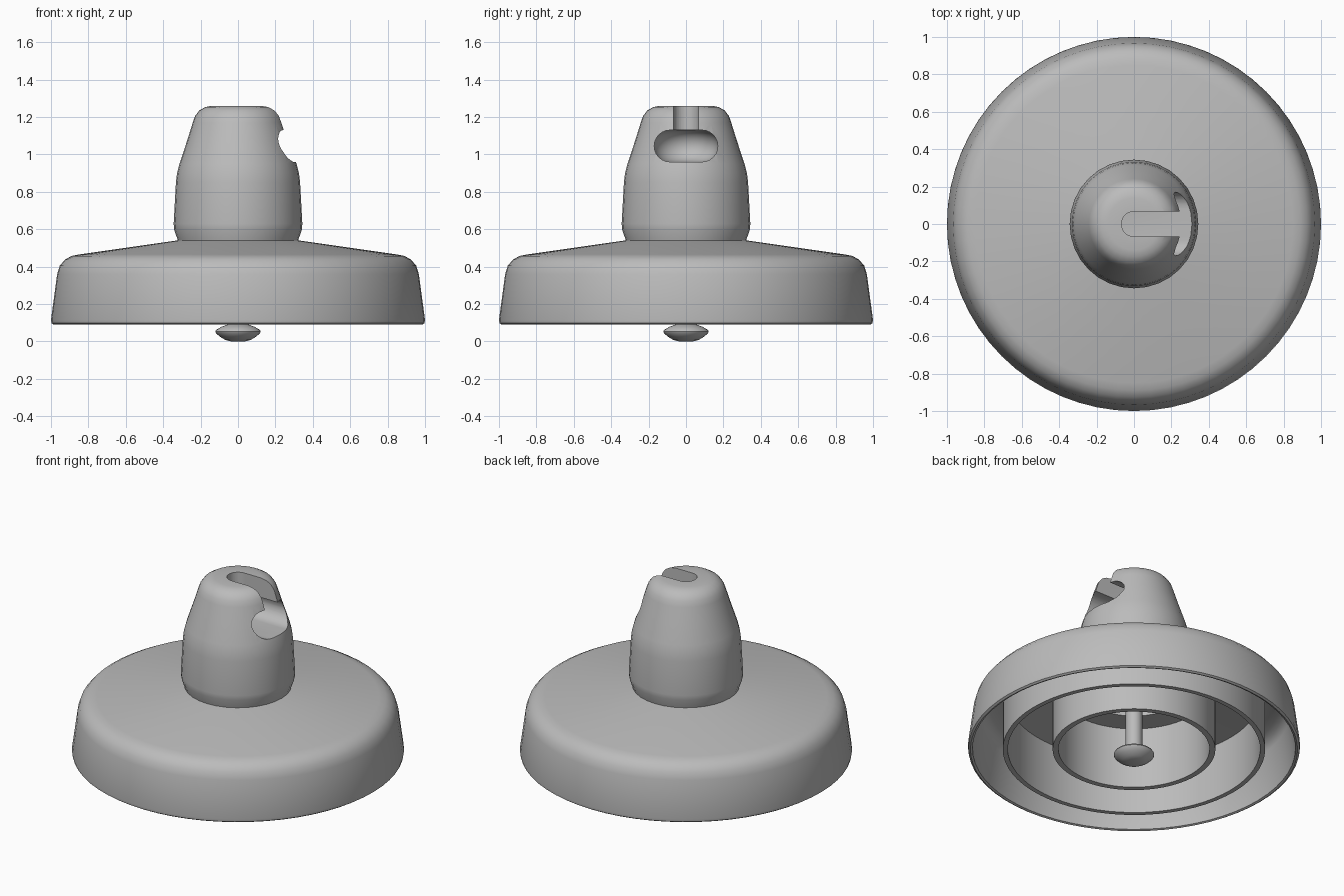
import bpy, bmesh
from math import sin, cos, tau, radians

if "Cube" in bpy.data.objects:
    bpy.data.objects.remove(bpy.data.objects["Cube"])

GREY = (0.5, 0.5, 0.5, 1)
mat = bpy.data.materials.new("plain grey")
mat.use_nodes = True
mat.diffuse_color = GREY
mat.node_tree.nodes["Principled BSDF"].inputs["Base Color"].default_value = GREY


def make_object(name, bm):
    bmesh.ops.recalc_face_normals(bm, faces=bm.faces)
    mesh = bpy.data.meshes.new(name)
    bm.to_mesh(mesh)
    bm.free()
    mesh.materials.append(mat)
    obj = bpy.data.objects.new(name, mesh)
    bpy.context.collection.objects.link(obj)
    return obj


def lathe(name, profile, sides, closed):
    """Spin an (r, z) profile about the z axis."""
    bm = bmesh.new()
    verts = [bm.verts.new((r, 0, z)) for r, z in profile]
    pairs = list(zip(verts, verts[1:])) + ([(verts[-1], verts[0])] if closed else [])
    edges = [bm.edges.new(p) for p in pairs]
    bmesh.ops.spin(bm, geom=verts + edges, axis=(0, 0, 1), cent=(0, 0, 0),
                   steps=sides, angle=tau, use_merge=True)
    bmesh.ops.remove_doubles(bm, verts=bm.verts, dist=1e-4)
    return make_object(name, bm)


def hull_cutter(name, section, length):
    """Convex hull of a spun section at the axis and the same one moved along +x."""
    bm = bmesh.new()
    for x in (0, length):
        for i in range(32):
            a = tau * i / 32
            for r, z in section:
                bm.verts.new((x + r * cos(a), r * sin(a), z))
    bmesh.ops.convex_hull(bm, input=bm.verts)
    loose = [v for v in bm.verts if not v.link_faces]
    bmesh.ops.delete(bm, geom=loose, context='VERTS')
    obj = make_object(name, bm)
    obj.hide_render = True
    return obj


def smooth(obj, degrees):
    bpy.ops.object.select_all(action='DESELECT')
    obj.select_set(True)
    bpy.context.view_layer.objects.active = obj
    bpy.ops.object.shade_smooth_by_angle(angle=radians(degrees))


# Bell-shaped shell: top skin, rim, then the two hanging ribs underneath
shell = lathe("disc_shell", [
    (0.30, 0.543), (0.325, 0.54), (0.85, 0.465), (0.89, 0.457), (0.925, 0.438),
    (0.953, 0.405), (0.967, 0.36), (1.0, 0.115), (0.997, 0.098), (0.985, 0.09),
    (0.972, 0.095), (0.94, 0.36), (0.92, 0.40), (0.88, 0.425), (0.79, 0.435),
    (0.79, 0.09), (0.76, 0.09), (0.76, 0.455), (0.49, 0.485),
    (0.49, 0.09), (0.455, 0.09), (0.455, 0.495), (0.30, 0.495)], 64, True)
smooth(shell, 35)

# Hollow metal cap
cap = lathe("cap", [
    (0, 1.26), (0.14, 1.26), (0.175, 1.253), (0.207, 1.235), (0.23, 1.205),
    (0.242, 1.17), (0.27, 1.08), (0.313, 0.95), (0.326, 0.90), (0.332, 0.85),
    (0.344, 0.63), (0.342, 0.60), (0.325, 0.55), (0.32, 0.53),
    (0.29, 0.53), (0.29, 0.82), (0.25, 0.86), (0, 0.86)], 32, False)

# Keyhole socket opening towards +x: wide rounded pocket and narrow slot above
pocket_section = [(0.085 + 0.085 * cos(tau * i / 24), 1.045 + 0.085 * sin(tau * i / 24))
                  for i in range(24)]
pocket = hull_cutter("pocket_cutter", pocket_section, 0.6)
slot = hull_cutter("slot_cutter", [(0.067, 1.045), (0.067, 1.4)], 0.6)
for cutter in (pocket, slot):
    mod = cap.modifiers.new(cutter.name, 'BOOLEAN')
    mod.operation = 'DIFFERENCE'
    mod.solver = 'EXACT'
    mod.object = cutter
    bpy.ops.object.select_all(action='DESELECT')
    bpy.context.view_layer.objects.active = cap
    cap.select_set(True)
    bpy.ops.object.modifier_apply(modifier=mod.name)
    bpy.data.objects.remove(cutter)
smooth(cap, 35)

# Hanging pin with a lens-shaped head
pin = lathe("ball_pin", [
    (0, 0), (0.04, 0.001), (0.07, 0.009), (0.10, 0.028), (0.118, 0.045), (0.122, 0.053),
    (0.116, 0.063), (0.085, 0.08), (0.05, 0.092), (0.05, 0.87), (0, 0.87)], 32, False)
smooth(pin, 40)
